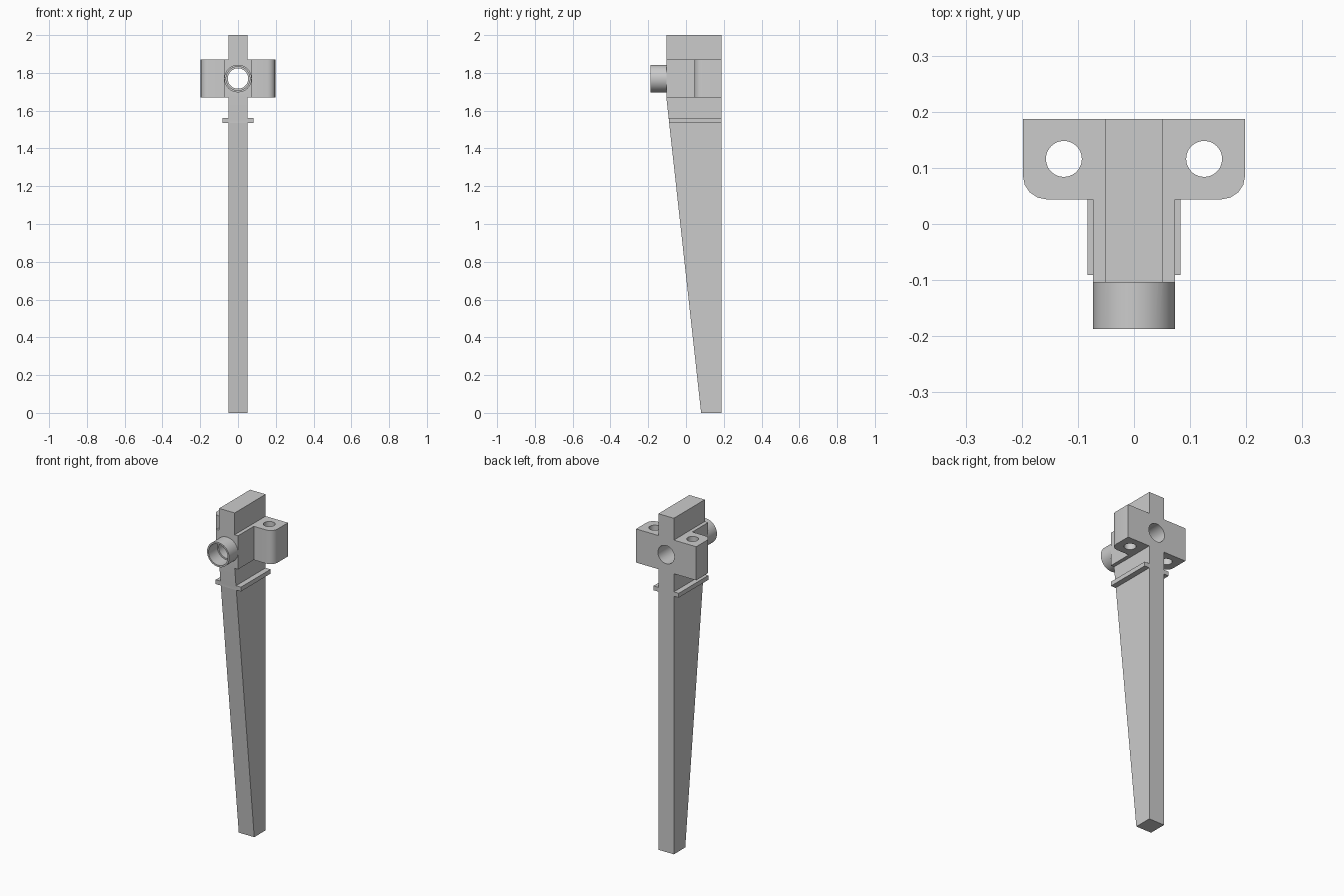
import bpy, bmesh, math
from mathutils import Matrix, Vector

cube = bpy.data.objects.get("Cube")
if cube:
    bpy.data.objects.remove(cube, do_unlink=True)

grey = bpy.data.materials.new("plain grey")
grey.use_nodes = True
COLOUR = (0.6, 0.6, 0.6, 1)
grey.diffuse_color = COLOUR
grey.node_tree.nodes["Principled BSDF"].inputs["Base Color"].default_value = COLOUR

BACK, FRONT = 0.187, -0.104
BORE_Z = 1.77


def make(name, bm):
    bmesh.ops.recalc_face_normals(bm, faces=bm.faces)
    mesh = bpy.data.meshes.new(name)
    bm.to_mesh(mesh)
    bm.free()
    mesh.materials.append(grey)
    obj = bpy.data.objects.new(name, mesh)
    bpy.context.collection.objects.link(obj)
    return obj


def prism(name, points, push):
    """Extrude a flat outline along a vector."""
    bm = bmesh.new()
    face = bm.faces.new([bm.verts.new(p) for p in points])
    ext = bmesh.ops.extrude_face_region(bm, geom=[face])
    verts = [v for v in ext["geom"] if isinstance(v, bmesh.types.BMVert)]
    bmesh.ops.translate(bm, verts=verts, vec=Vector(push))
    return make(name, bm)


def cylinder(name, radius, centre, length, along_y=False):
    bm = bmesh.new()
    turn = Matrix.Rotation(math.pi / 2, 4, "X") if along_y else Matrix()
    bmesh.ops.create_cone(bm, cap_ends=True, segments=48, radius1=radius, radius2=radius,
                          depth=length, matrix=Matrix.Translation(centre) @ turn)
    return make(name, bm)


def combine(target, tool, operation):
    mod = target.modifiers.new(operation, "BOOLEAN")
    mod.operation, mod.solver, mod.object = operation, "EXACT", tool
    bpy.context.view_layer.objects.active = target
    bpy.ops.object.modifier_apply(modifier=mod.name)
    bpy.data.objects.remove(tool, do_unlink=True)


# Tapered blade, cut from a side profile
side = [(BACK, 0), (BACK, 2), (FRONT, 2), (FRONT, 1.67), (0.08, 0)]
bracket = prism("tapered_bracket", [(-0.051, y, z) for y, z in side], (0.102, 0, 0))

# Clamp block with two round-cornered ears
half = [(0.073, FRONT), (0.073, 0.044)]
for i in range(5):
    a = math.radians(-90 + i * 22.5)
    half.append((0.156 + 0.042 * math.cos(a), 0.086 + 0.042 * math.sin(a)))
half.append((0.198, BACK))
outline = half + [(-x, y) for x, y in reversed(half)]
combine(bracket, prism("clamp_block", [(x, y, 1.67) for x, y in outline], (0, 0, 0.2)), "UNION")

# Narrow ledge below the block
ledge = [(-0.083, -0.091), (0.083, -0.091), (0.083, BACK), (-0.083, BACK)]
combine(bracket, prism("ledge", [(x, y, 1.536) for x, y in ledge], (0, 0, 0.026)), "UNION")

# Front barrel, its counterbore and the through bore
combine(bracket, cylinder("barrel", 0.073, (0, -0.137, BORE_Z), 0.1, True), "UNION")
combine(bracket, cylinder("bore", 0.054, (0, 0, BORE_Z), 1, True), "DIFFERENCE")
combine(bracket, cylinder("counterbore", 0.063, (0, -0.155, BORE_Z), 0.1, True), "DIFFERENCE")

# Vertical screw holes in the ears
for s in (-1, 1):
    combine(bracket, cylinder("screw_hole", 0.032, (s * 0.125, 0.116, 1.77), 0.5), "DIFFERENCE")

bpy.ops.object.select_all(action="DESELECT")
bracket.select_set(True)
bpy.context.view_layer.objects.active = bracket
bpy.ops.object.shade_smooth_by_angle(angle=math.radians(30))
